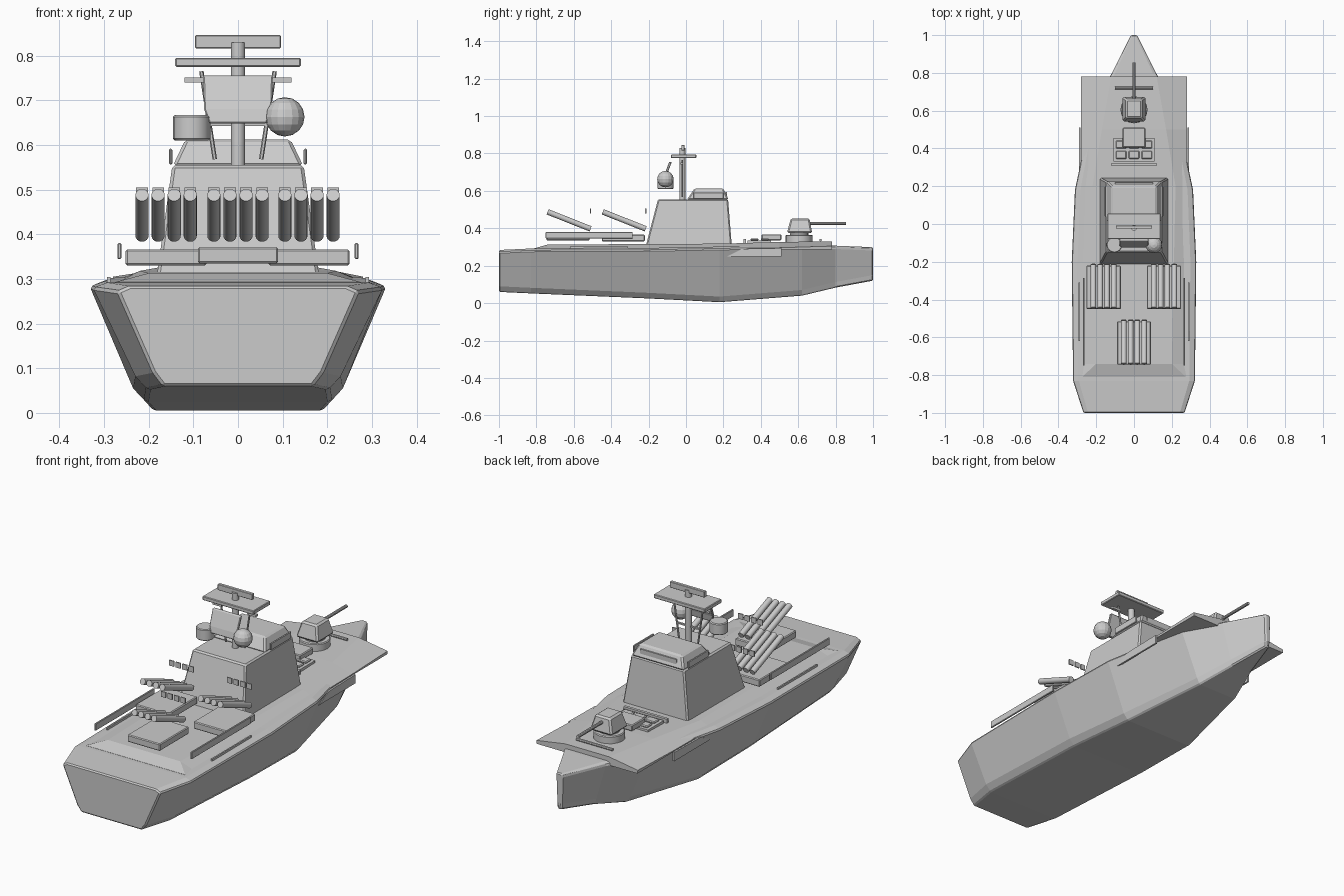
import bpy, bmesh, math
from mathutils import Vector

if "Cube" in bpy.data.objects:
    bpy.data.objects.remove(bpy.data.objects["Cube"], do_unlink=True)

grey = bpy.data.materials.new("light_grey")
grey.use_nodes = True
grey.diffuse_color = (0.6, 0.6, 0.6, 1)
grey.node_tree.nodes["Principled BSDF"].inputs["Base Color"].default_value = (0.6, 0.6, 0.6, 1)


def finish(name, bm, bevel=0.0):
    bmesh.ops.recalc_face_normals(bm, faces=bm.faces)
    mesh = bpy.data.meshes.new(name)
    bm.to_mesh(mesh)
    bm.free()
    mesh.materials.append(grey)
    ob = bpy.data.objects.new(name, mesh)
    bpy.context.collection.objects.link(ob)
    if bevel:
        mod = ob.modifiers.new("bevel", "BEVEL")
        mod.width, mod.segments, mod.limit_method = bevel, 1, "ANGLE"
    return ob


def loft(name, sections, bevel=0.0):
    """Skin a row of equal-length point rings and cap both ends."""
    bm = bmesh.new()
    rings = [[bm.verts.new(p) for p in ring] for ring in sections]
    n = len(rings[0])
    for a, b in zip(rings, rings[1:]):
        for i in range(n):
            j = (i + 1) % n
            bm.faces.new((a[i], a[j], b[j], b[i]))
    bm.faces.new(rings[0])
    bm.faces.new(rings[-1])
    return finish(name, bm, bevel)


def frustum(name, low, high, bevel=0.0):
    """Tapered box; each end is (half width, y min, y max, z)."""
    return loft(name, [[(-w, a, z), (w, a, z), (w, b, z), (-w, b, z)]
                       for w, a, b, z in (low, high)], bevel)


def box(name, x, y, z, bevel=0.0):
    return loft(name, [[(x[0], y[0], h), (x[1], y[0], h), (x[1], y[1], h), (x[0], y[1], h)]
                       for h in z], bevel)


def rod(name, start, end, r, sides=12, bevel=0.0):
    start, end = Vector(start), Vector(end)
    axis = end - start
    bm = bmesh.new()
    bmesh.ops.create_cone(bm, cap_ends=True, segments=sides, radius1=r, radius2=r, depth=axis.length)
    bm.transform(axis.to_track_quat("Z", "Y").to_matrix().to_4x4())
    bmesh.ops.translate(bm, verts=bm.verts, vec=(start + end) / 2)
    return finish(name, bm, bevel)


def smooth(ob):
    bpy.ops.object.select_all(action="DESELECT")
    ob.select_set(True)
    bpy.context.view_layer.objects.active = ob
    bpy.ops.object.shade_smooth_by_angle(angle=math.radians(35))


def mirrored(y, half):
    """Closed section from (x, z) points listed down the left side."""
    return [(x, y, z) for x, z in half] + [(-x, y, z) for x, z in reversed(half)]


# Hull: y, deck half width, deck z, bottom half width, bottom z
stations = [(-1, .27, .272, .19, .06), (-.83, .325, .28, .23, .052), (-.2, .332, .283, .235, .025),
            (.18, .315, .29, .215, .005), (.62, .222, .298, .125, .04),
            (.8, .118, .295, .065, .083), (1, .016, .287, .012, .12)]
loft("hull", [mirrored(y, [(w * .9, zd + .012), (w, zd), (wb, zb + .03), (wb * .88, zb)])
              for y, w, zd, wb, zb in stations], 0.006)

# Raised deck that flares out beyond the bow: y, top half width, top z, edge z, bottom z
decks = [(-.81, .275, .293, .29, .27), (-.74, .2, .313, .287, .27),
         (.2, .22, .318, .292, .28), (.5, .17, .327, .296, .288), (.78, .12, .33, .305, .288)]
loft("raised_deck", [mirrored(y, [(w, z), (.28, e), (.278, b)]) for y, w, z, e, b in decks])

# Deckhouse and bridge
frustum("deckhouse", (.182, -.215, .245, .305), (.147, -.15, .225, .555), .007)
frustum("bridge", (.146, .005, .228, .553), (.118, .045, .2, .612), .007)
box("bridge_front_window", (-.1, .1), (.212, .219), (.567, .595))

for side, s in (("left", 1), ("right", -1)):
    # Bridge side windows, hull plates, fences and deck strips
    box(side + "_window_frame", (s * .147, s * .155), (.04, .2), (.556, .592), .003)
    x0, x1 = s * .283, s * .292
    loft(side + "_hull_plate", [[(x, .22, .25), (x, .51, .25), (x, .51, .294), (x, .3, .29)]
                                for x in (x0, x1)])
    box(side + "_fence", (s * .261, s * .27), (-.75, -.285), (.345, .38), .002)
    box(side + "_deck_strip", (s * .286, s * .293), (-.62, -.31), (.285, .304))
    # Mast struts and short yards
    rod(side + "_strut", (s * .052, -.02, .568), (s * .082, -.02, .765), .005, 6)
    box(side + "_yard", (s * .07, s * .12), (-.03, -.015), (.74, .751))

# Mast with platform and antennas
smooth(rod("mast", (0, -.02, .555), (0, -.02, .83), .016, 16))
box("mast_platform", (-.141, .141), (-.08, .055), (.775, .795), .003)
box("top_antenna", (-.096, .096), (-.025, -.008), (.816, .846), .002)
box("cross_bar", (-.065, .065), (-.025, -.015), (.643, .65))
loft("radar_panel", [[(-w, y, z), (w, y, z), (w, y + .014, z), (-w, y + .014, z)]
                     for w, y, z in ((.064, -.125, .648), (.076, -.118, .68), (.078, -.09, .755))], .003)
smooth(rod("sensor_drum", (-.104, -.11, .61), (-.104, -.11, .667), .042, 16, .004))
bm = bmesh.new()
bmesh.ops.create_uvsphere(bm, u_segments=16, v_segments=8, radius=.044)
bmesh.ops.translate(bm, verts=bm.verts, vec=(.105, -.11, .663))
finish("radar_dome", bm)

# Launchers: base, four sloped tubes and a row of end plates
for name, cx, y, half, z in (("rear", 0, -.745, .09, .335), ("left", .159, -.45, .091, .33),
                             ("right", -.161, -.45, .091, .33)):
    box(name + "_launcher_base", (cx - half, cx + half), (y, y + .23), (z, z + .036), .004)
    for i in range(4):
        x = cx + (i - 1.5) * .036
        smooth(rod(f"{name}_tube_{i + 1}", (x, y + .005, .488), (x, y + .235, .397), .0148, 16))
        box(f"{name}_end_plate_{i + 1}", (x - .013, x + .013), (y + .232, y + .238), (.478, .505))

# Forward hatches
box("hatch_base", (-.108, .108), (.33, .455), (.318, .336))
for i in range(3):
    for j in range(2):
        x, y = (i - 1) * .068, .345 + j * .055
        box(f"hatch_{i + 1}_{j + 1}", (x - .028, x + .028), (y, y + .042), (.335, .346), .004)
box("hatch_bar", (-.12, .12), (.308, .322), (.318, .342))
box("forward_locker", (-.06, .06), (.405, .51), (.336, .367), .004)

# Bow gun
smooth(rod("gun_base", (0, .605, .315), (0, .605, .365), .072, 16, .004))
smooth(rod("gun_collar", (0, .605, .36), (0, .605, .38), .05, 16))
frustum("gun_turret", (.062, .54, .675, .375), (.042, .56, .66, .453), .008)
smooth(rod("gun_barrel", (0, .65, .426), (0, .855, .426), .008, 10))
rod("bow_bar", (-.1, .72, .337), (.1, .72, .337), .007, 8)
